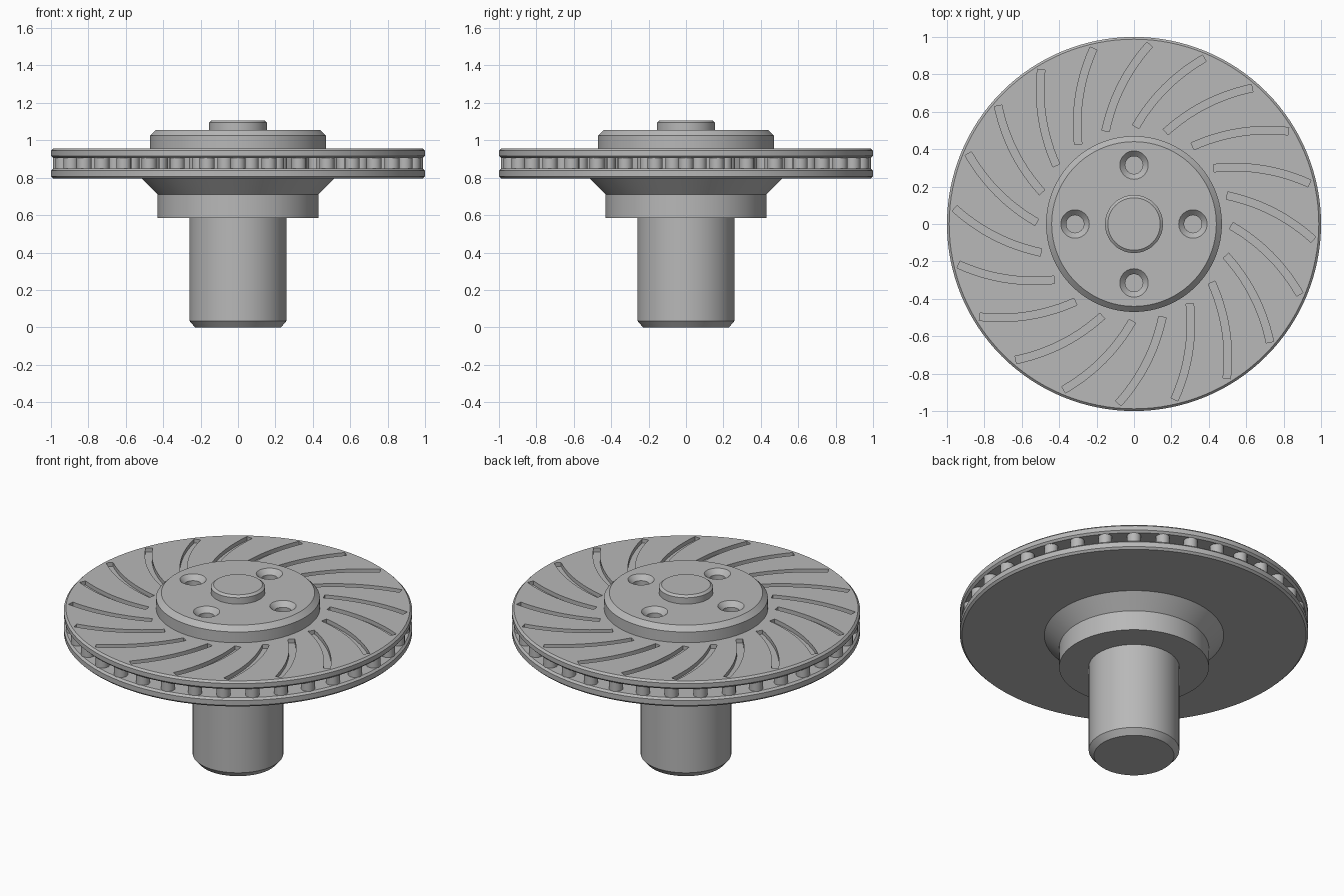
import bpy, bmesh, math
from mathutils import Matrix, Vector

old = bpy.data.objects.get("Cube")
if old:
    bpy.data.objects.remove(old, do_unlink=True)

steel = bpy.data.materials.new("grey_steel")
steel.use_nodes = True
GREY = (0.48, 0.48, 0.48, 1)
steel.diffuse_color = GREY
steel.node_tree.nodes["Principled BSDF"].inputs["Base Color"].default_value = GREY


def make_object(name, bm):
    bmesh.ops.recalc_face_normals(bm, faces=bm.faces)
    mesh = bpy.data.meshes.new(name)
    bm.to_mesh(mesh)
    bm.free()
    mesh.materials.append(steel)
    obj = bpy.data.objects.new(name, mesh)
    bpy.context.collection.objects.link(obj)
    return obj


def shade(obj):
    obj.data.polygons.foreach_set("use_smooth", [True] * len(obj.data.polygons))
    obj.data.set_sharp_from_angle(angle=math.radians(25))


def add_lathe(bm, profile, steps, centre=(0, 0)):
    """Turn (radius, height) points, bottom to top, into a capped solid."""
    rings = []
    for r, z in profile:
        rings.append([bm.verts.new((centre[0] + r * math.cos(math.tau * i / steps),
                                    centre[1] + r * math.sin(math.tau * i / steps), z))
                      for i in range(steps)])
    for a, b in zip(rings, rings[1:]):
        for i in range(steps):
            j = (i + 1) % steps
            bm.faces.new((a[i], a[j], b[j], b[i]))
    bm.faces.new(rings[0][::-1])
    bm.faces.new(rings[-1])


def turned(name, profile, steps=128):
    bm = bmesh.new()
    add_lathe(bm, profile, steps)
    obj = make_object(name, bm)
    shade(obj)
    return obj


def cut(obj, cutter):
    mod = obj.modifiers.new("cut", "BOOLEAN")
    mod.operation = "DIFFERENCE"
    mod.solver = "EXACT"
    mod.object = cutter
    bpy.context.view_layer.update()
    cutter.hide_render = True
    graph = bpy.context.evaluated_depsgraph_get()
    result = bpy.data.meshes.new_from_object(obj.evaluated_get(graph))
    obj.modifiers.clear()
    obj.data = result
    bpy.data.objects.remove(cutter, do_unlink=True)
    shade(obj)


def polar(r, degrees):
    a = math.radians(degrees)
    return Vector((r * math.cos(a), r * math.sin(a), 0))


def disc_profile(low, high, edge=0.012):
    return [(1 - edge, low), (1, low + edge), (1, high - edge), (1 - edge, high)]


# Shaft, collar and flared flange
turned("shaft", [(0.23, 0), (0.26, 0.035), (0.26, 0.60)])
turned("collar", [(0.43, 0.585), (0.43, 0.71), (0.515, 0.795), (0.515, 0.81)])

# Two friction discs around a hollow gap
turned("lower_disc", disc_profile(0.795, 0.85))
upper_disc = turned("upper_disc", disc_profile(0.905, 0.957))
turned("gap_core", [(0.5, 0.84), (0.5, 0.915)])

# Raised hub and centre cap
hub = turned("hub", [(0.47, 0.94), (0.47, 1.025), (0.44, 1.055)])
turned("centre_cap", [(0.155, 1.04), (0.155, 1.095), (0.14, 1.107)], 64)

# Pillars between the discs
bm = bmesh.new()
for row_radius, shift in ((0.95, 0), (0.8, 5), (0.65, 0)):
    for k in range(36):
        p = polar(row_radius, k * 10 + shift)
        add_lathe(bm, [(0.04, 0.845), (0.04, 0.91)], 20, p)
shade(make_object("gap_pillars", bm))

# Swept grooves in the upper disc
bm = bmesh.new()
start, end = polar(0.52, 107), polar(0.963, 85)
side = Vector((start.y - end.y, end.x - start.x, 0)).normalized()
STEPS = 12
for k in range(20):
    turn = Matrix.Rotation(math.radians(18 * k), 3, "Z")
    left, right = [], []
    for i in range(STEPS + 1):
        t = i / STEPS
        mid = start.lerp(end, t) + side * 0.14 * t * (1 - t)
        along = (end - start) + side * 0.14 * (1 - 2 * t)
        across = Vector((-along.y, along.x, 0)).normalized() * 0.02
        left.append(turn @ (mid + across))
        right.append(turn @ (mid - across))
    outline = left + right[::-1]
    floor = [bm.verts.new((p.x, p.y, 0.932)) for p in outline]
    lid = [bm.verts.new((p.x, p.y, 0.98)) for p in outline]
    bm.faces.new(floor[::-1])
    bm.faces.new(lid)
    for i in range(len(outline)):
        j = (i + 1) % len(outline)
        bm.faces.new((floor[i], floor[j], lid[j], lid[i]))
cut(upper_disc, make_object("groove_cutter", bm))

# Countersunk bolt holes in the hub
bm = bmesh.new()
for k in range(4):
    add_lathe(bm, [(0.047, 0.975), (0.047, 1.025), (0.076, 1.055), (0.076, 1.08)],
              40, polar(0.315, 90 * k))
cut(hub, make_object("bolt_hole_cutter", bm))
